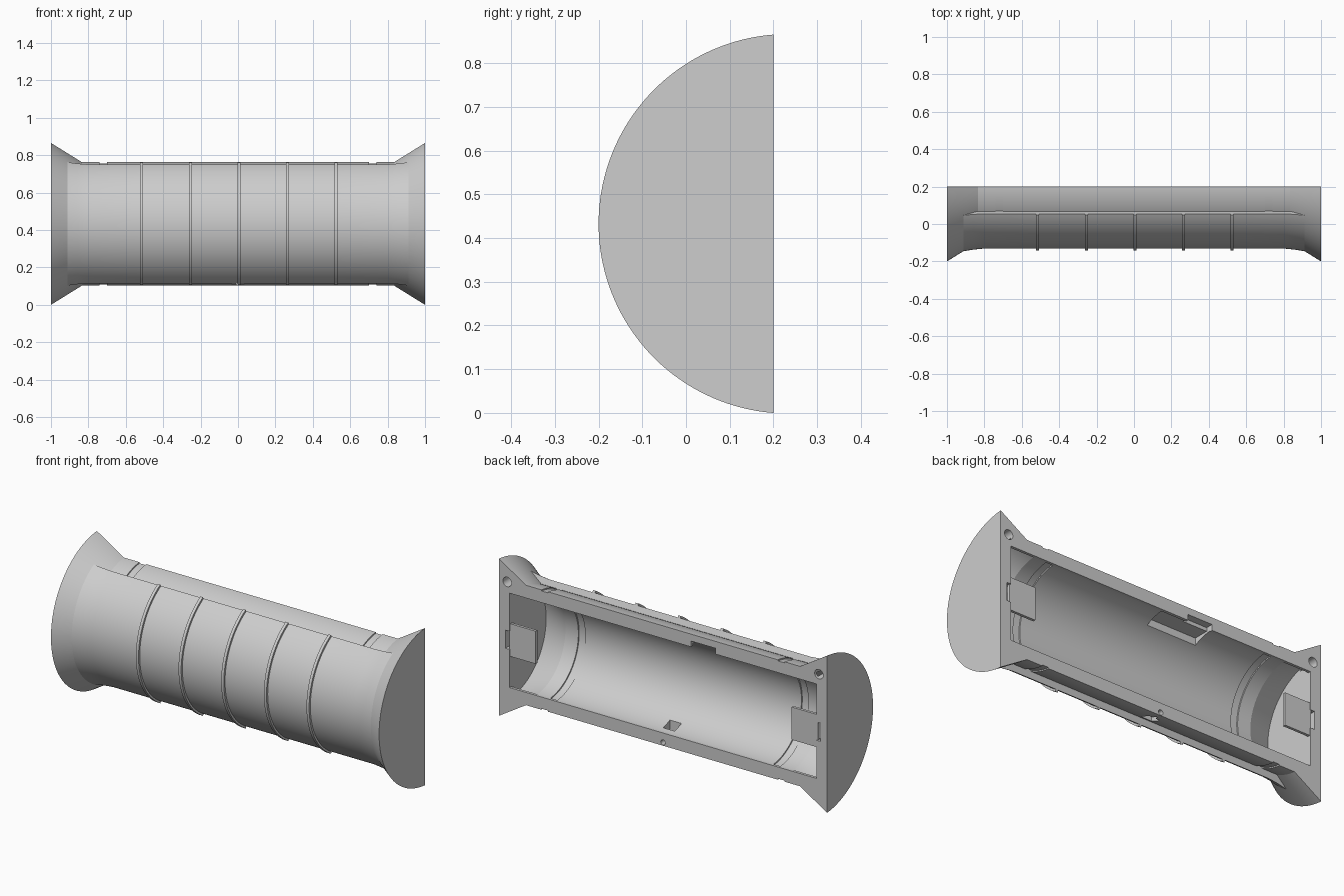
import bpy, bmesh, math

if "Cube" in bpy.data.objects:
    bpy.data.objects.remove(bpy.data.objects["Cube"])

MID_Z = 0.4325      # height of the spool axis
AXIS_Y = 0.234      # outer axis lies just behind the flat back
BACK = 0.2

grey = bpy.data.materials.new("plain grey")
grey.use_nodes = True
grey.diffuse_color = (0.61, 0.61, 0.61, 1)
grey.node_tree.nodes["Principled BSDF"].inputs["Base Color"].default_value = (0.61, 0.61, 0.61, 1)


def finish(bm, name):
    bmesh.ops.recalc_face_normals(bm, faces=bm.faces)
    mesh = bpy.data.meshes.new(name)
    bm.to_mesh(mesh)
    bm.free()
    mesh.materials.append(grey)
    obj = bpy.data.objects.new(name, mesh)
    bpy.context.collection.objects.link(obj)
    return obj


def arc(r, back, axis=AXIS_Y, steps=72):
    """Arc in (y, z) about an axis, ending at y = back on both sides."""
    sweep = math.acos((axis - back) / r)
    return [(axis - r * math.cos(a), r * math.sin(a))
            for a in (sweep * (2 * i / steps - 1) for i in range(steps + 1))]


def wrap(r):
    """Arc closed by slanted ledges that run down into the shell."""
    return [(0.072, -0.279)] + arc(r, 0.055 - 0.55 * (r - 0.364)) + [(0.072, 0.279)]


def loft(name, sections):
    """Closed solid through (x, outline) sections."""
    bm = bmesh.new()
    rings = [[bm.verts.new((x, y, z + MID_Z)) for y, z in pts] for x, pts in sections]
    n = len(rings[0])
    for a, b in zip(rings, rings[1:]):
        for i in range(n):
            j = (i + 1) % n
            bm.faces.new((a[i], a[j], b[j], b[i]))
    bm.faces.new(rings[0])
    bm.faces.new(rings[-1])
    return finish(bm, name)


def box(name, xs, ys, zs):
    pts = [(ys[0], zs[0]), (ys[1], zs[0]), (ys[1], zs[1]), (ys[0], zs[1])]
    return loft(name, [(x, pts) for x in sorted(xs)])


def hole(name, x, z, r, depth):
    """Round cutter drilled from the back face."""
    bm = bmesh.new()
    turns = [math.tau * i / 32 for i in range(32)]
    rings = [[bm.verts.new((x + r * math.cos(t), y, z + r * math.sin(t) + MID_Z)) for t in turns]
             for y in (BACK + 0.03, BACK - depth)]
    for i in range(32):
        j = (i + 1) % 32
        bm.faces.new((rings[0][i], rings[0][j], rings[1][j], rings[1][i]))
    for ring in rings:
        bm.faces.new(ring)
    return finish(bm, name)


def mirrored(half):
    """Profile of (x, value) for x > 0, repeated on the other side."""
    return [(-x, v) for x, v in half] + [(x, v) for x, v in reversed(half)]


def combine(target, other, operation):
    mod = target.modifiers.new(operation.lower(), 'BOOLEAN')
    mod.operation = operation
    mod.solver = 'EXACT'
    mod.object = other
    bpy.context.view_layer.objects.active = target
    bpy.ops.object.modifier_apply(modifier=mod.name)
    bpy.data.objects.remove(other)


def shade(obj):
    bpy.ops.object.select_all(action='DESELECT')
    obj.select_set(True)
    bpy.context.view_layer.objects.active = obj
    bpy.ops.object.shade_smooth_by_angle(angle=math.radians(18))


# Half spool with flared ends and a shallow groove near each end
outer = [(1, 0.434), (0.835, 0.332), (0.741, 0.332), (0.74, 0.326), (0.701, 0.326), (0.7, 0.332)]
shell = loft("half_spool_shell", [(x, arc(r, BACK)) for x, r in mirrored(outer)])

# Raised wrap panel over the front, with slanted ledges above and below
panel_radius = [(0.93, 0.382), (0.915, 0.380), (0.86, 0.371), (0.8, 0.365)]
panel = loft("front_panel", [(x, wrap(r)) for x, r in mirrored(panel_radius)])
combine(shell, panel, 'UNION')

# Five thin ribs around the panel
for i in range(5):
    x = 0.005 + 0.26 * (i - 2)
    rib = loft("rib", [(x + s, wrap(0.376)) for s in (-0.008, 0.008)])
    combine(shell, rib, 'UNION')

# Half-round hollow centred on the back face, flaring toward the end walls
inner = [(0.935, 0.318), (0.78, 0.264), (0.701, 0.264), (0.7, 0.27), (0.66, 0.27), (0.659, 0.264)]
cavity = loft("cavity", [(x, arc(r, 0.185, BACK)) for x, r in mirrored(inner)])
combine(shell, cavity, 'DIFFERENCE')
combine(shell, box("opening", (-0.935, 0.935), (0.17, 0.25), (-0.26, 0.26)), 'DIFFERENCE')

# Nut pocket through the floor, reached by a screw hole in the rim
combine(shell, box("nut_pocket", (-0.035, 0.035), (0.09, 0.15), (-0.36, -0.2)), 'DIFFERENCE')
combine(shell, hole("screw_hole", 0, -0.312, 0.014, 0.1), 'DIFFERENCE')

# Corner peg holes and the notches behind the end tabs
for side in (-1, 1):
    combine(shell, hole("peg_hole", side * 0.95, 0.318, 0.026, 0.08), 'DIFFERENCE')
    combine(shell, box("notch", (side * 0.92, side * 0.96), (0.15, 0.25), (-0.05, 0.05)), 'DIFFERENCE')

# Latch pocket in the ceiling, open through the upper rim at one end
combine(shell, box("latch_pocket", (-0.32, -0.02), (0.075, 0.18), (0.2, 0.272)), 'DIFFERENCE')
combine(shell, box("latch_notch", (-0.32, -0.17), (0.16, 0.25), (0.21, 0.292)), 'DIFFERENCE')
shade(shell)

# Flat tabs on the end walls
for side, label in ((-1, "right"), (1, "left")):
    shade(box(label + "_end_tab", (side * 0.78, side * 0.94), (0.18, 0.195), (-0.09, 0.09)))
